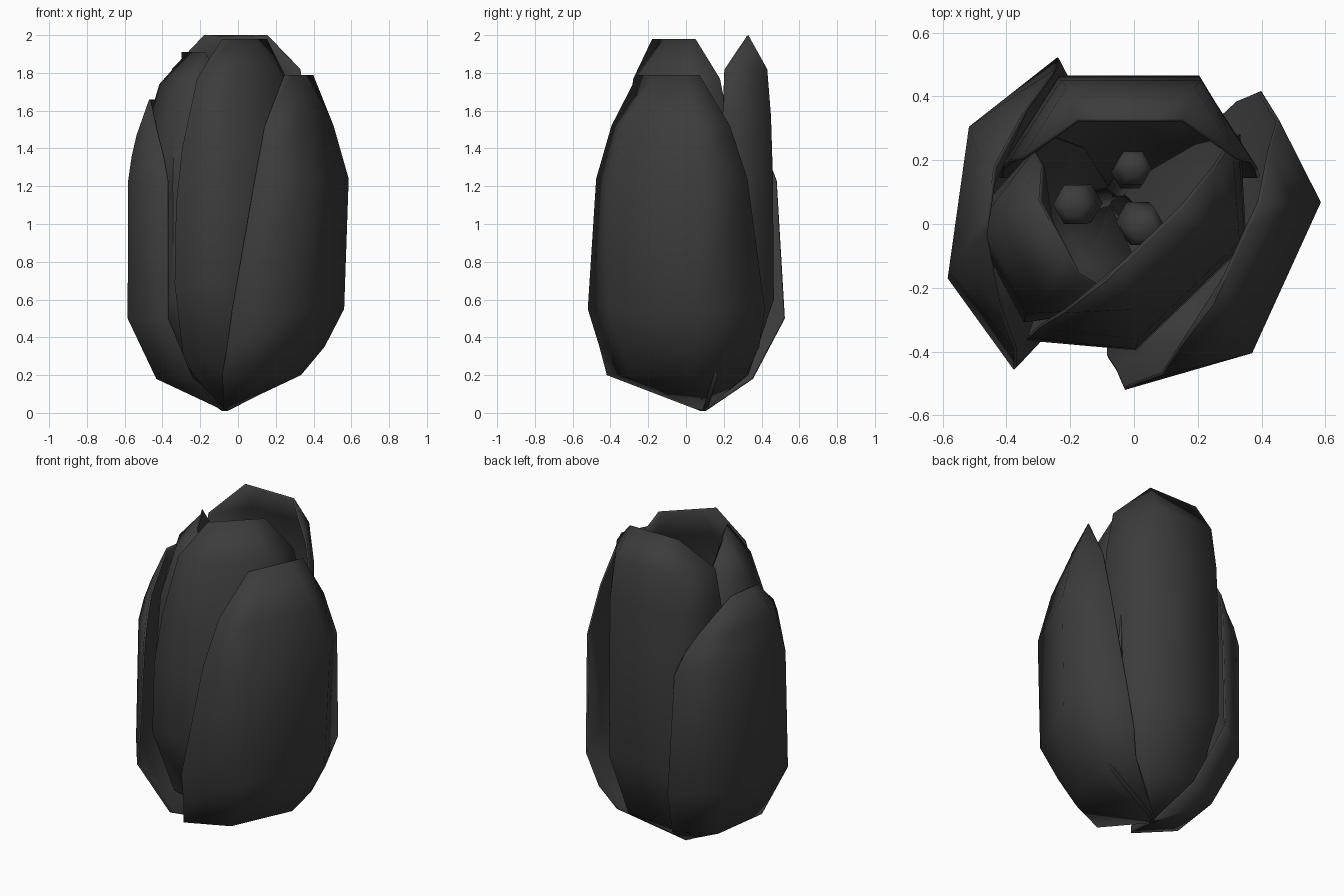
import bpy
import bmesh
from math import sin, cos, radians
from mathutils import Vector

cube = bpy.data.objects.get("Cube")
if cube:
    bpy.data.objects.remove(cube, do_unlink=True)

charcoal = bpy.data.materials.new("charcoal")
charcoal.use_nodes = True
colour = (0.045, 0.045, 0.045, 1)
charcoal.diffuse_color = colour
charcoal.node_tree.nodes["Principled BSDF"].inputs["Base Color"].default_value = colour

ROOT = Vector((-0.07, 0.09, 0.01))


def finish(name, bm, thickness=0):
    mesh = bpy.data.meshes.new(name)
    bm.to_mesh(mesh)
    bm.free()
    mesh.materials.append(charcoal)
    obj = bpy.data.objects.new(name, mesh)
    bpy.context.collection.objects.link(obj)
    if thickness:
        solid = obj.modifiers.new("thickness", "SOLIDIFY")
        solid.thickness = thickness
        solid.offset = -1
    bpy.ops.object.select_all(action="DESELECT")
    obj.select_set(True)
    bpy.context.view_layer.objects.active = obj
    bpy.ops.object.shade_smooth_by_angle(angle=radians(65))


def petal(name, angle, rows):
    """Rows hold height, middle offset, edge offset, middle half width, edge half width, shift."""
    a = radians(angle)
    out, side = Vector((cos(a), sin(a), 0)), Vector((-sin(a), cos(a), 0))
    bm = bmesh.new()
    rings = [[bm.verts.new(ROOT + side * t) for t in (-0.015, -0.005, 0.005, 0.015)]]
    for z, mid, edge, half_mid, half_edge, shift in rows:
        section = ((edge, -half_edge), (mid, -half_mid), (mid, half_mid), (edge, half_edge))
        rings.append([bm.verts.new(out * n + side * (t + shift) + Vector((0, 0, z)))
                      for n, t in section])
    for low, high in zip(rings, rings[1:]):
        for j in range(3):
            bm.faces.new((low[j], low[j + 1], high[j + 1], high[j]))
    finish(name, bm, 0.012)


# Outer petals
petal("outer_petal_right", -24.5, [
    (0.2, 0.28, 0.1, 0.2, 0.405, -0.01), (0.35, 0.39, 0.14, 0.225, 0.465, 0.025),
    (0.55, 0.49, 0.19, 0.25, 0.515, 0.03), (1.24, 0.505, 0.28, 0.26, 0.44, 0.045),
    (1.52, 0.44, 0.294, 0.21, 0.345, 0.045), (1.79, 0.333, 0.333, 0.09, 0.18, 0.05)])
petal("outer_petal_left", 172, [
    (0.18, 0.41, 0.2, 0.18, 0.34, 0.01), (0.5, 0.555, 0.31, 0.24, 0.495, 0.01),
    (1.23, 0.555, 0.32, 0.23, 0.44, 0), (1.36, 0.54, 0.35, 0.2, 0.385, 0),
    (1.47, 0.52, 0.39, 0.16, 0.31, 0), (1.66, 0.461, 0.461, 0.05, 0.11, -0.01)])

# Inner petals
petal("inner_petal_back", 90, [
    (0.2, 0.33, 0.15, 0.18, 0.33, 0.015), (0.6, 0.465, 0.15, 0.22, 0.41, 0.015),
    (1.25, 0.46, 0.18, 0.22, 0.4, 0.015), (1.57, 0.45, 0.2, 0.22, 0.38, 0.01),
    (1.82, 0.43, 0.21, 0.2, 0.34, 0.01), (2.0, 0.33, 0.33, 0.08, 0.168, 0.012)])
petal("inner_petal_front", -46, [
    (0.27, 0.2, -0.04, 0.17, 0.34, -0.02), (0.68, 0.29, 0.03, 0.24, 0.465, -0.03),
    (1.1, 0.285, 0.03, 0.24, 0.455, -0.03), (1.4, 0.27, 0.03, 0.22, 0.42, -0.02),
    (1.77, 0.19, 0.05, 0.17, 0.33, -0.02), (1.98, 0.07, 0.07, 0.08, 0.165, -0.02)])
petal("inner_petal_left", 208, [
    (0.2, 0.2, 0.03, 0.12, 0.22, -0.07), (0.6, 0.44, 0.1, 0.17, 0.3, -0.07),
    (1.2, 0.45, 0.13, 0.18, 0.3, -0.07), (1.5, 0.43, 0.17, 0.16, 0.28, -0.07),
    (1.74, 0.36, 0.17, 0.14, 0.23, -0.07), (1.91, 0.23, 0.23, 0.06, 0.135, -0.07)])


# Stamens: six-sided stalks with rounded heads that lean outwards
def stamen(name, x, y, z, radius):
    top = Vector((x, y, z))
    flat = Vector((x - ROOT.x, y - ROOT.y, 0))
    base = top - flat * 0.3 - Vector((0, 0, 0.22))
    path = [(ROOT + Vector((0, 0, 0.05)), 0.03), (base, 0.035),
            (base.lerp(top, 0.1), radius * 0.8), (base.lerp(top, 0.4), radius),
            (base.lerp(top, 0.85), radius), (top, radius * 0.6)]
    bm = bmesh.new()
    rings = [[bm.verts.new(c + Vector((cos(radians(60 * k)), sin(radians(60 * k)), 0)) * r)
              for k in range(6)] for c, r in path]
    for low, high in zip(rings, rings[1:]):
        for k in range(6):
            m = (k + 1) % 6
            bm.faces.new((low[k], low[m], high[m], high[k]))
    bm.faces.new(rings[-1])
    bm.faces.new(rings[0][::-1])
    finish(name, bm)


for name, x, y, z, radius in (("stamen_back", 0.0, 0.18, 0.75, 0.06),
                              ("stamen_left", -0.19, 0.06, 0.85, 0.07),
                              ("stamen_front", 0.03, -0.01, 0.7, 0.07)):
    stamen(name, x, y, z, radius)
